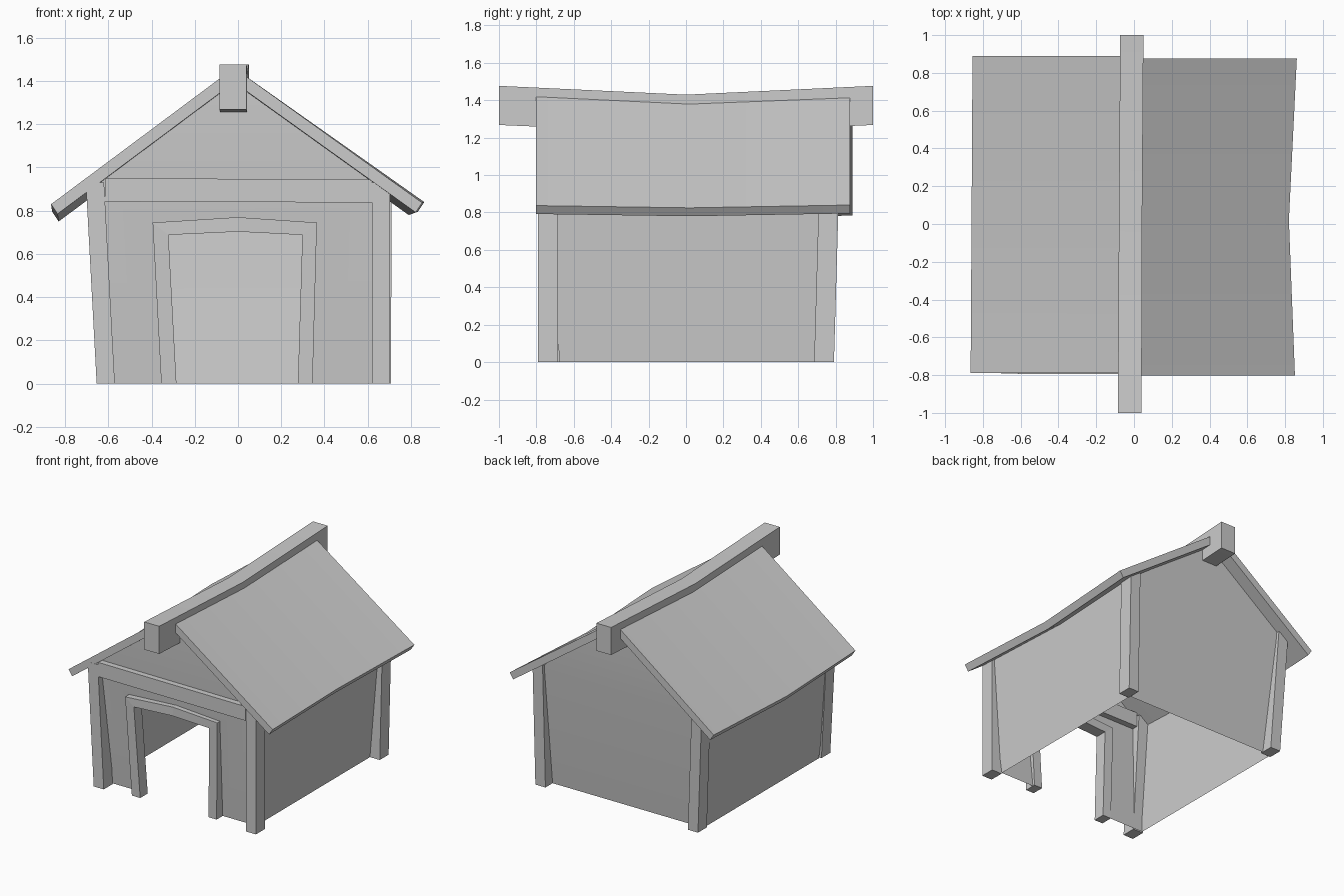
import bpy, bmesh, math

if "Cube" in bpy.data.objects:
    bpy.data.objects.remove(bpy.data.objects["Cube"])


def make(name, verts, faces, smooth=False):
    me = bpy.data.meshes.new(name)
    me.from_pydata(verts, [], faces)
    bm = bmesh.new()
    bm.from_mesh(me)
    bmesh.ops.recalc_face_normals(bm, faces=bm.faces)
    bm.to_mesh(me)
    bm.free()
    ob = bpy.data.objects.new(name, me)
    bpy.context.collection.objects.link(ob)
    if smooth:
        bpy.ops.object.select_all(action='DESELECT')
        ob.select_set(True)
        bpy.context.view_layer.objects.active = ob
        bpy.ops.object.shade_smooth_by_angle(angle=math.radians(30))
    return ob


def loft(name, sections, smooth=False):
    """Closed solid through matching rings of 3D points."""
    n, k = len(sections[0]), len(sections)
    verts = [p for s in sections for p in s]
    faces = [(i * n + j, i * n + (j + 1) % n, (i + 1) * n + (j + 1) % n, (i + 1) * n + j)
             for i in range(k - 1) for j in range(n)]
    faces += [tuple(range(n))[::-1], tuple(range((k - 1) * n, k * n))]
    return make(name, verts, faces, smooth)


def rect_xz(x0, x1, z0, z1, y):
    return [(x0, y, z0), (x1, y, z0), (x1, y, z1), (x0, y, z1)]


# Corner posts: bottom centre and top centre, leaning outward
def post(name, bottom, top):
    rings = []
    for (cx, cy), z in ((bottom, 0), (top, 0.93)):
        rings.append([(cx + sx * 0.042, cy + sy * 0.053, z)
                      for sx, sy in ((-1, -1), (1, -1), (1, 1), (-1, 1))])
    loft(name, rings)


post("front_left_post", (-0.612, -0.738), (-0.662, -0.738))
post("front_right_post", (0.662, -0.738), (0.662, -0.738))
post("back_left_post", (-0.612, 0.738), (-0.662, 0.765))
post("back_right_post", (0.665, 0.738), (0.67, 0.765))

# Thin walls, wider at the eaves than at the ground
XL0, XL1, XR0, XR1 = -0.64, -0.7, 0.625, 0.685
YF0, YF1, YB0, YB1, H = -0.675, -0.75, 0.705, 0.795, 0.89


def end_wall(name, y0, y1, cut=()):
    lower = [(XL0, 0), *cut, (XR0, 0), (XR1, H), (XL1, H)]
    verts = [(x, y0 + (y1 - y0) * z / H, z) for x, z in lower]
    n = len(verts)
    verts.append((-0.02, y1, 1.405))
    make(name, verts, [tuple(range(n)), (n - 1, n - 2, n)], True)


def side_wall(name, x0, x1):
    make(name, [(x0, YF0, 0), (x0, YB0, 0), (x1, YB1, H), (x1, YF1, H)], [(0, 1, 2, 3)])


end_wall("front_wall", YF0, YF1,
         [(-0.31, 0), (-0.35, 0.72), (0, 0.735), (0.33, 0.72), (0.31, 0)])
end_wall("back_wall", YB0, YB1)
side_wall("left_wall", XL0, XL1)
side_wall("right_wall", XR0, XR1)

# Door frame: two leaning jambs and a bent lintel, one strip of quads
outer = [(-0.355, 0), (-0.395, 0.745), (0, 0.77), (0.365, 0.745), (0.345, 0)]
inner = [(-0.285, 0), (-0.322, 0.688), (0, 0.703), (0.298, 0.688), (0.277, 0)]
rings = []
for (ox, oz), (ix, iz) in zip(outer, inner):
    yo = -0.755 - 0.03 * oz + 0.02 * ox
    rings.append([(ox, yo, oz), (ix, yo, iz), (ix, yo + 0.09, iz), (ox, yo + 0.09, oz)])
loft("door_frame", rings)

# Cross beam over the door
loft("front_cross_beam", [[(-0.615, y, 0.842), (0.62, y, 0.838), (0.62, y, 0.945), (-0.615, y, 0.95)]
                          for y in (-0.793, -0.70)])


# Sagging roof panels: (y, inner x, inner z, eave x, eave z) of the top surface
def roof(name, rows, side):
    dx, dz = -0.03 * side, -0.045
    loft(name, [[(xi, y, zi), (xe, y, ze), (xe + dx, y, ze + dz), (xi + dx, y, zi + dz)]
                for y, xi, zi, xe, ze in rows], True)


roof("right_roof_panel", [(-0.803, 0, 1.448, 0.852, 0.837),
                          (0.02, 0, 1.41, 0.82, 0.825),
                          (0.877, 0, 1.448, 0.862, 0.84)], 1)
roof("left_roof_panel", [(-0.79, -0.04, 1.445, -0.865, 0.83),
                         (0.02, -0.04, 1.405, -0.86, 0.795),
                         (0.89, -0.04, 1.445, -0.855, 0.83)], -1)

# Ridge beam, sagging in the middle
loft("ridge_beam", [rect_xz(-0.085, 0.04, 1.268, 1.477, -1),
                    rect_xz(-0.08, 0.043, 1.225, 1.43, 0),
                    rect_xz(-0.073, 0.05, 1.268, 1.477, 1)], True)
